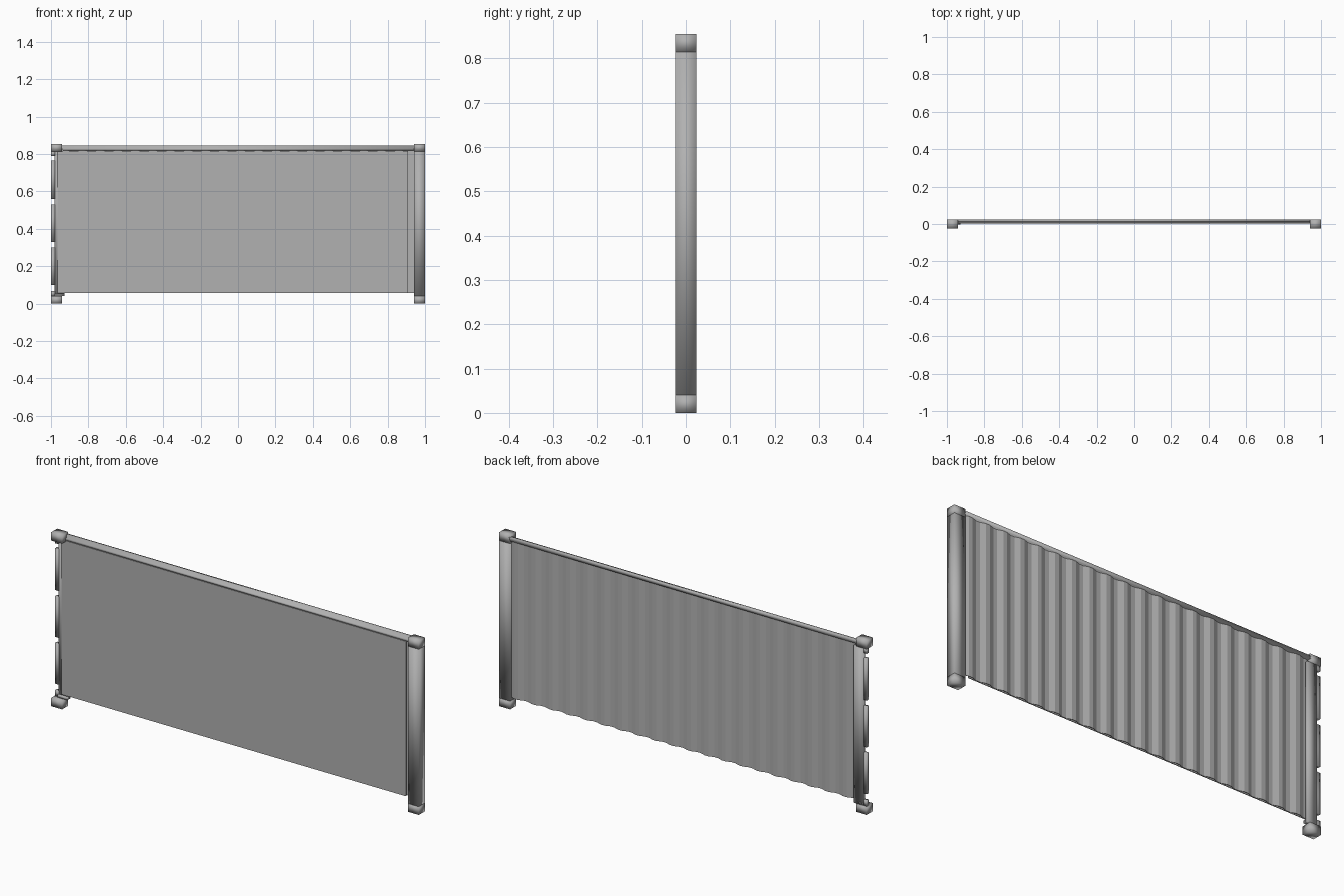
import bpy, bmesh

if "Cube" in bpy.data.objects:
    bpy.data.objects.remove(bpy.data.objects["Cube"])

# dark painted steel
steel = bpy.data.materials.new("dark_steel")
steel.diffuse_color = (0.44, 0.44, 0.44, 1)
steel.use_nodes = True
steel.node_tree.nodes["Principled BSDF"].inputs["Base Color"].default_value = steel.diffuse_color

def extrude(name, pts, axis, a, b, smooth=False):
    """Extrude a closed profile along 'z' (pts are x,y) or 'x' (pts are y,z)."""
    place = (lambda p, t: (p[0], p[1], t)) if axis == 'z' else (lambda p, t: (t, p[0], p[1]))
    bm = bmesh.new()
    lo = [bm.verts.new(place(p, a)) for p in pts]
    hi = [bm.verts.new(place(p, b)) for p in pts]
    n = len(pts)
    bm.faces.new(lo)
    bm.faces.new(hi)
    for i in range(n):
        j = (i + 1) % n
        bm.faces.new((lo[i], lo[j], hi[j], hi[i]))
    bmesh.ops.recalc_face_normals(bm, faces=bm.faces)
    for f in bm.faces:
        f.smooth = smooth
    me = bpy.data.meshes.new(name)
    bm.to_mesh(me)
    bm.free()
    me.materials.append(steel)
    ob = bpy.data.objects.new(name, me)
    bpy.context.collection.objects.link(ob)
    return ob

def box(name, x0, x1, y0, y1, z0, z1, smooth=True):
    return extrude(name, [(x0, y0), (x1, y0), (x1, y1), (x0, y1)], 'z', z0, z1, smooth)

# corner castings
for side, x0 in (("left", -1.0), ("right", 0.94)):
    for level, z0 in (("bottom", 0.0), ("top", 0.814)):
        box(f"{side}_{level}_corner_block", x0, x0 + 0.06, -0.024, 0.024, z0, z0 + 0.04)

# solid corner post on the right
box("right_corner_post", 0.94, 0.9995, -0.0235, 0.0235, 0.04, 0.814)

# shallow door-side post on the left, set to the back
box("left_door_post", -0.98, -0.927, 0.007, 0.022, 0.04, 0.814)

# hinge segments along the outer left edge
for i, (z0, z1) in enumerate([(0.04, 0.068), (0.10, 0.30), (0.33, 0.53), (0.56, 0.765), (0.79, 0.814)]):
    box(f"hinge_segment_{i}", -0.999, -0.979, 0.005, 0.021, z0, z1)

# top rail: stepped profile
extrude("top_rail", [(0.004, 0.82), (0.011, 0.82), (0.011, 0.827), (0.024, 0.827), (0.024, 0.845),
                     (0.011, 0.845), (0.011, 0.831), (0.004, 0.831)], 'x', -0.945, 0.945, True)

# flat inner lining on the front
box("inner_lining", -0.965, 0.91, 0.006, 0.0095, 0.056, 0.817, False)

# corrugated outer sheet on the back
x0, x1, ribs, thick = -0.935, 0.945, 20, 0.002
pitch = (x1 - x0) / ribs
outer = []
for i in range(ribs):
    for f, y in ((0.0, 0.012), (0.22, 0.012), (0.5, 0.021), (0.72, 0.021)):
        outer.append((x0 + (i + f) * pitch, y))
outer.append((x1, 0.012))
inner = [(x, y - thick) for x, y in reversed(outer)]
extrude("corrugated_sheet", outer + inner, 'z', 0.056, 0.828)

# small foot plate under the left post
box("left_foot_plate", -0.98, -0.927, -0.002, 0.022, 0.04, 0.053)
